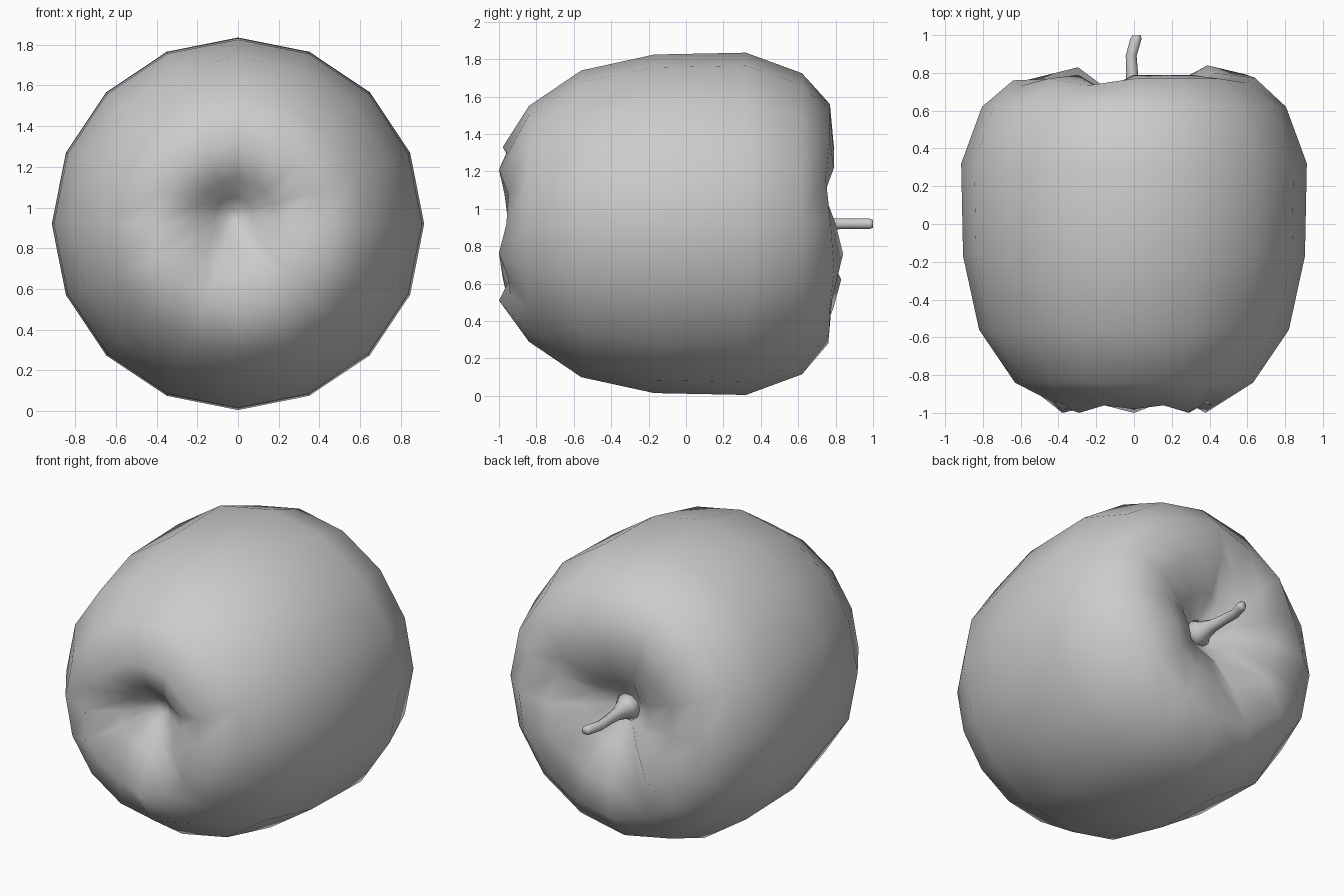
import bpy, bmesh
from math import cos, sin, pi
from mathutils import Vector

if "Cube" in bpy.data.objects:
    bpy.data.objects.remove(bpy.data.objects["Cube"])

CZ = 0.92   # height of the core axis
N = 16


def loft(name, rings, caps=True):
    bm = bmesh.new()
    loops = [[bm.verts.new(p) for p in ring] for ring in rings]
    for a, b in zip(loops, loops[1:]):
        n = len(a)
        for i in range(n):
            j = (i + 1) % n
            bm.faces.new((a[i], a[j], b[j], b[i]))
    if caps:
        bm.faces.new(loops[0])
        bm.faces.new(loops[-1])
    bmesh.ops.recalc_face_normals(bm, faces=bm.faces)
    me = bpy.data.meshes.new(name)
    bm.to_mesh(me)
    bm.free()
    for p in me.polygons:
        p.use_smooth = True
    ob = bpy.data.objects.new(name, me)
    bpy.context.collection.objects.link(ob)
    return ob


# uneven rims: y of the ridge at each of the 16 ribs, starting at +x towards +z
back_rim = [.80, .74, .79, .79, .79, .71, .79, .71,
            .77, .76, .83, .71, .77, .78, .79, .84]
front_rim = [-.96, -.95, -1, -.96, -.98, -.96, -1, -.97,
             -.95, -1, -.98, -.96, -1, -.94, -.95, -1]

# profile: y, radius, rim influence, x shift, z shift
profile = [
    (-.72, .03, 0, -.02, .04),
    (-.77, .09, 0, -.02, .04),
    (-.87, .20, .6, -.01, .02),
    (-.98, .41, 1, 0, 0),
    (-.84, .63, 0, 0, 0),
    (-.56, .82, 0, 0, 0),
    (-.17, .905, 0, 0, 0),
    (.32, .915, 0, 0, 0),
    (.62, .805, 0, 0, 0),
    (.765, .64, .45, 0, 0),
    (.78, .42, 1, 0, 0),
    (.69, .21, .6, 0, 0),
    (.59, .10, 0, 0, 0),
    (.57, .03, 0, 0, 0),
]
rings = []
for y, r, w, dx, dz in profile:
    ring = []
    for k in range(N):
        a = 2 * pi * k / N
        off = front_rim[k] + .98 if y < 0 else back_rim[k] - .78
        ring.append((dx + r * cos(a), y + w * off, CZ + dz + r * sin(a)))
    rings.append(ring)
loft("apple_body", rings)

# bent stem flaring into the hollow
stem = [(0, .56, .10), (0, .62, .06), (-.005, .70, .038), (-.01, .80, .031),
        (-.015, .89, .029), (.01, .98, .03), (.014, 1.0, .022)]
loft("stem", [[(x + r * cos(2 * pi * k / 10), y, CZ + r * sin(2 * pi * k / 10))
               for k in range(10)] for x, y, r in stem])
